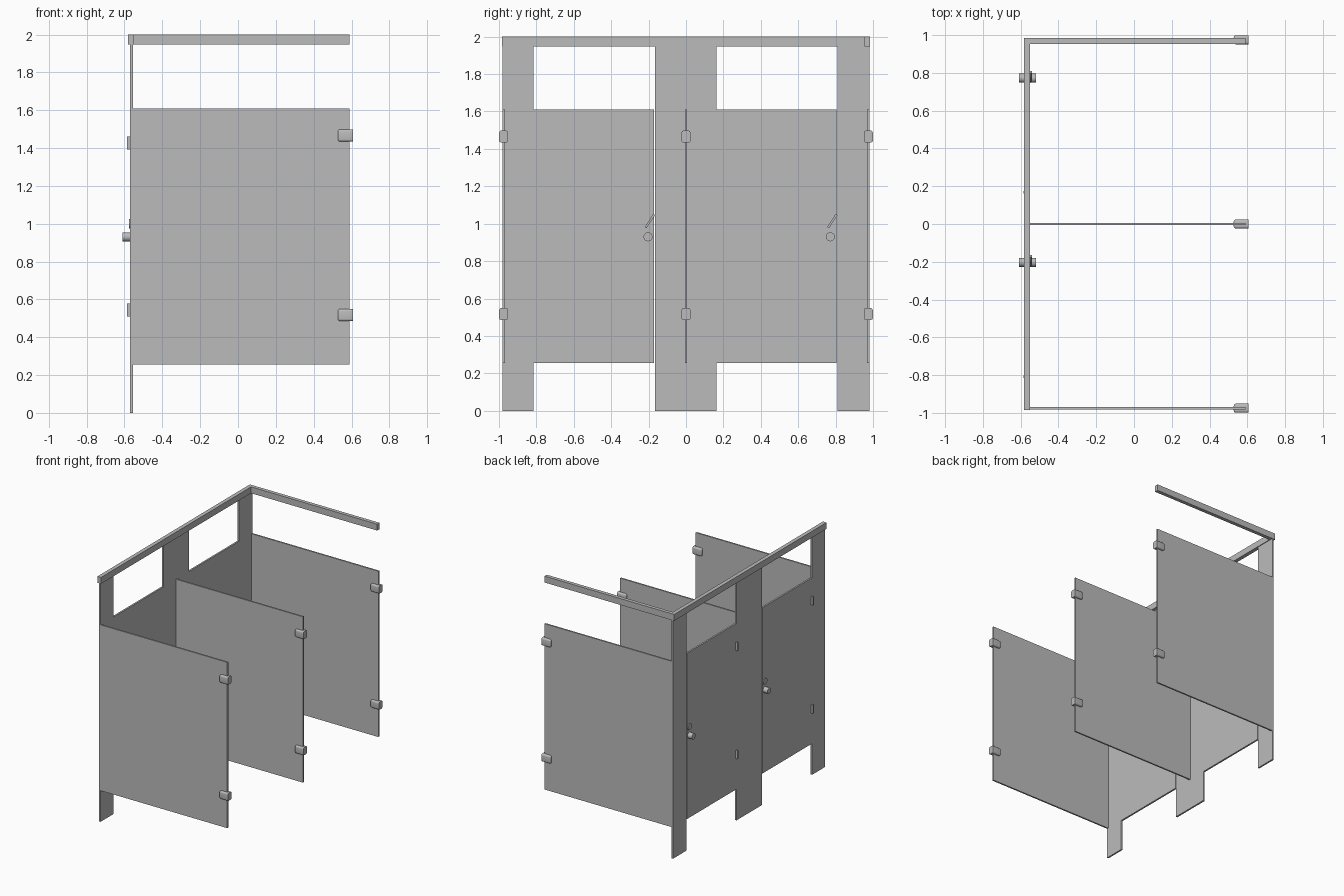
import bpy, bmesh, math
from mathutils import Matrix, Vector

cube = bpy.data.objects.get("Cube")
if cube:
    bpy.data.objects.remove(cube, do_unlink=True)

grey = bpy.data.materials.new("partition_grey")
grey.use_nodes = True
grey.diffuse_color = (0.5, 0.5, 0.5, 1)
grey.node_tree.nodes["Principled BSDF"].inputs["Base Color"].default_value = (0.5, 0.5, 0.5, 1)


def finish(name, bm, smooth=False):
    mesh = bpy.data.meshes.new(name)
    bm.to_mesh(mesh)
    bm.free()
    mesh.materials.append(grey)
    ob = bpy.data.objects.new(name, mesh)
    bpy.context.collection.objects.link(ob)
    if smooth:
        bpy.ops.object.select_all(action="DESELECT")
        ob.select_set(True)
        bpy.context.view_layer.objects.active = ob
        bpy.ops.object.shade_smooth_by_angle(angle=math.radians(35))
    return ob


def box_mesh(lo, hi):
    lo, hi = Vector(lo), Vector(hi)
    bm = bmesh.new()
    bmesh.ops.create_cube(bm, size=1, matrix=Matrix.Translation((lo + hi) / 2)
                          @ Matrix.Diagonal((*(hi - lo), 1)))
    return bm


def box(name, lo, hi):
    return finish(name, box_mesh(lo, hi))


def disc(name, x0, x1, y, z, radius):
    """Cylinder lying along x."""
    bm = bmesh.new()
    bmesh.ops.create_cone(bm, cap_ends=True, segments=24, radius1=radius, radius2=radius,
                          depth=x1 - x0, matrix=Matrix.Translation(((x0 + x1) / 2, y, z))
                          @ Matrix.Rotation(math.pi / 2, 4, "Y"))
    return finish(name, bm, True)


def wall_bracket(name, y, z):
    """Rounded bracket, square at its wall end."""
    end = 0.607
    bm = box_mesh((0.528, y - 0.024, z - 0.032), (end, y + 0.024, z + 0.032))
    edges = [e for e in bm.edges if min(v.co.x for v in e.verts) < end - 0.01]
    bmesh.ops.bevel(bm, geom=edges, offset=0.012, segments=4, profile=0.5, affect="EDGES")
    return finish(name, bm, True)


FRONT, BACK = -0.57, -0.556
BOTTOM, TOP = 0.255, 1.61
SIDE = 0.975

# Floor-standing pilasters
for name, y0, y1 in (("right_pilaster", -0.982, -0.815),
                     ("middle_pilaster", -0.165, 0.162),
                     ("left_pilaster", 0.81, 0.982)):
    box(name, (FRONT, y0, 0), (BACK, y1, 1.96))

# Doors with hinges, knobs and latches
for side, y0, y1 in (("right", -0.815, -0.171), ("left", 0.162, 0.804)):
    box(side + "_door", (FRONT, y0, BOTTOM), (BACK, y1, TOP))
    for level, z in (("lower", 0.543), ("upper", 1.427)):
        box(f"{side}_{level}_hinge", (-0.586, y0, z - 0.034), (FRONT, y0 + 0.012, z + 0.034))
    y = y1 - 0.032
    disc(side + "_knob", -0.61, -0.52, y, 0.93, 0.024)
    disc(side + "_latch_disc", -0.577, -0.549, y, 1.0, 0.025)
    handle = box(side + "_latch_bar", (-0.006, -0.006, -0.042), (0.006, 0.006, 0.042))
    handle.location = (-0.545, y + 0.01, 1.014)
    handle.rotation_euler.x = math.radians(-33)

# Dividing panels and their brackets
for side, y in (("right", -SIDE), ("middle", 0), ("left", SIDE)):
    box(side + "_panel", (BACK, y - 0.0065, BOTTOM), (0.59, y + 0.0065, TOP))
    for level, z in (("lower", 0.517), ("upper", 1.466)):
        wall_bracket(f"{side}_{level}_bracket", y, z)

# Overhead rails
box("front_headrail", (-0.582, -0.984, 1.948), (-0.55, 0.984, 2.0))
box("return_headrail", (-0.55, 0.954, 1.948), (0.59, 0.984, 2.0))
